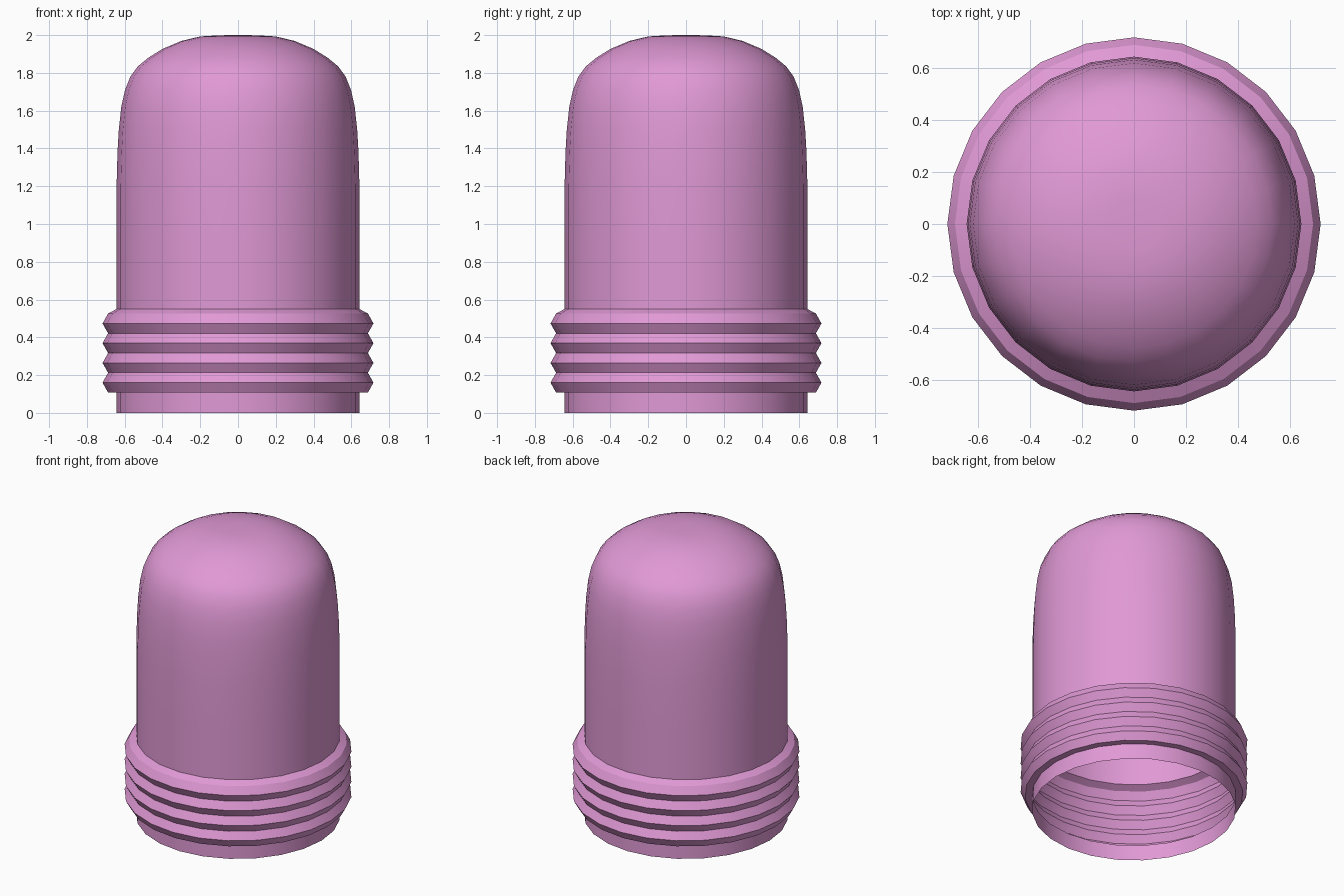
import bpy, bmesh, math

if "Cube" in bpy.data.objects:
    bpy.data.objects.remove(bpy.data.objects["Cube"])

SEGMENTS = 24

# Outer profile (radius, height): neck, four thread ridges, shoulder, walls, dome
profile = [(0.643, 0.0), (0.643, 0.108), (0.688, 0.108)]
for i in range(4):
    z = 0.108 + i * 0.1045
    profile += [(0.717, z + 0.052), (0.688, z + 0.1045)]
profile += [(0.643, 0.55), (0.643, 0.9), (0.643, 1.2), (0.638, 1.38), (0.631, 1.5),
            (0.618, 1.62), (0.598, 1.71), (0.57, 1.78), (0.53, 1.835),
            (0.475, 1.88), (0.40, 1.927), (0.30, 1.969), (0.20, 1.993), (0.10, 1.999)]

# Thin open-bottomed shell, lathed around z
bm = bmesh.new()
rings = []
for r, z in profile:
    rings.append([bm.verts.new((r * math.cos(a), r * math.sin(a), z))
                  for a in (2 * math.pi * k / SEGMENTS for k in range(SEGMENTS))])
for low, high in zip(rings, rings[1:]):
    for k in range(SEGMENTS):
        n = (k + 1) % SEGMENTS
        bm.faces.new((low[k], low[n], high[n], high[k]))
pole = bm.verts.new((0, 0, 2.0))
for k in range(SEGMENTS):
    bm.faces.new((rings[-1][k], rings[-1][(k + 1) % SEGMENTS], pole))

mesh = bpy.data.meshes.new("threaded_glass_dome")
bm.to_mesh(mesh)
bm.free()
dome = bpy.data.objects.new("threaded_glass_dome", mesh)
bpy.context.collection.objects.link(dome)

# Pink material
mat = bpy.data.materials.new("pink")
mat.diffuse_color = (0.75, 0.32, 0.67, 1)
mat.use_nodes = True
mat.node_tree.nodes["Principled BSDF"].inputs["Base Color"].default_value = mat.diffuse_color
mesh.materials.append(mat)

# Smooth walls, crisp thread edges
bpy.context.view_layer.objects.active = dome
dome.select_set(True)
bpy.ops.object.shade_smooth_by_angle(angle=math.radians(30))
